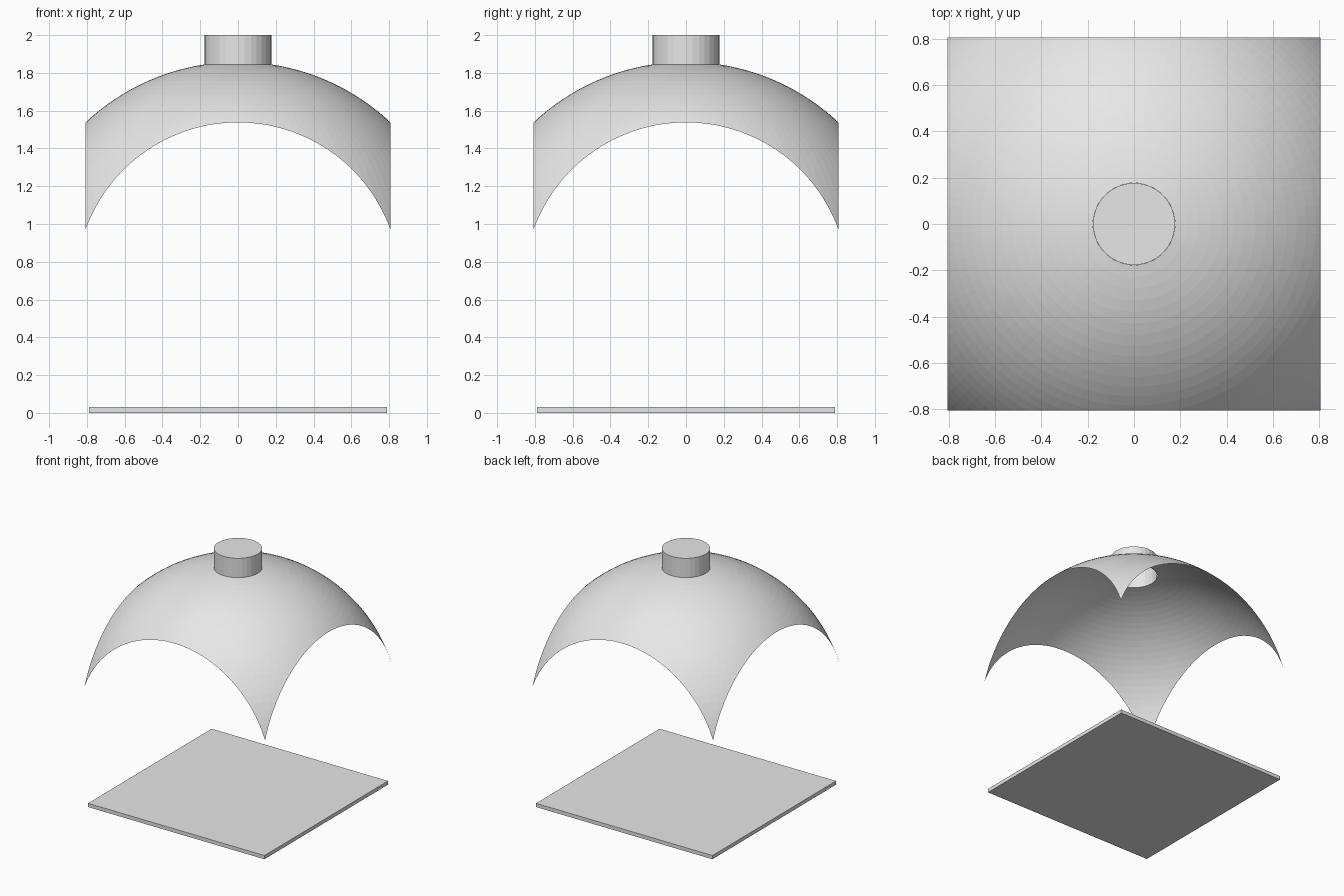
import bpy, bmesh, math
from mathutils import Vector, Matrix

if "Cube" in bpy.data.objects:
    bpy.data.objects.remove(bpy.data.objects["Cube"])

HALF = 0.807               # half width of the square plan of the dome
CZ, R = 0.68, 1.178        # sphere centre height and radius
HUB_R, TOP = 0.177, 2.0

grey = bpy.data.materials.new("light grey")
grey.diffuse_color = (0.8, 0.8, 0.8, 1)
grey.use_nodes = True
grey.node_tree.nodes["Principled BSDF"].inputs["Base Color"].default_value = grey.diffuse_color


def add_object(name, bm):
    mesh = bpy.data.meshes.new(name)
    bmesh.ops.recalc_face_normals(bm, faces=bm.faces)
    bm.to_mesh(mesh)
    bm.free()
    mesh.materials.append(grey)
    ob = bpy.data.objects.new(name, mesh)
    bpy.context.collection.objects.link(ob)
    return ob


# Base slab
bm = bmesh.new()
bmesh.ops.create_cube(bm, size=1, matrix=Matrix.Translation((0, 0, 0.015))
                      @ Matrix.Diagonal((1.576, 1.576, 0.03, 1)))
add_object("base_slab", bm)

# Pendentive dome: spun arc with open crown, trimmed to a square by four planes
bm = bmesh.new()
a0, a1, n = math.asin(HUB_R / R), math.radians(80), 28
arc = []
for i in range(n + 1):
    a = a0 + (a1 - a0) * i / n
    arc.append(bm.verts.new((R * math.sin(a), 0, CZ + R * math.cos(a))))
edges = [bm.edges.new(p) for p in zip(arc, arc[1:])]
bmesh.ops.spin(bm, geom=arc + edges, cent=(0, 0, 0), axis=(0, 0, 1),
               angle=2 * math.pi, steps=128, use_merge=True)
bmesh.ops.remove_doubles(bm, verts=bm.verts, dist=1e-5)
for d in ((1, 0, 0), (-1, 0, 0), (0, 1, 0), (0, -1, 0)):
    bmesh.ops.bisect_plane(bm, geom=bm.verts[:] + bm.edges[:] + bm.faces[:],
                           plane_co=Vector(d) * HALF, plane_no=d,
                           clear_outer=True)
bmesh.ops.recalc_face_normals(bm, faces=bm.faces)
if sum(f.normal.z for f in bm.faces) < 0:
    bmesh.ops.reverse_faces(bm, faces=bm.faces)
add_object("dome_shell", bm)

# Crown hub: capped on top, open below into the dome
bm = bmesh.new()
z0 = CZ + R * math.cos(a0) - 0.002
bmesh.ops.create_cone(bm, cap_ends=True, segments=32, radius1=HUB_R, radius2=HUB_R,
                      depth=TOP - z0, matrix=Matrix.Translation((0, 0, (TOP + z0) / 2)))
bottom = [f for f in bm.faces if f.normal.z < -0.9]
bmesh.ops.delete(bm, geom=bottom, context='FACES_ONLY')
add_object("crown_hub", bm)
